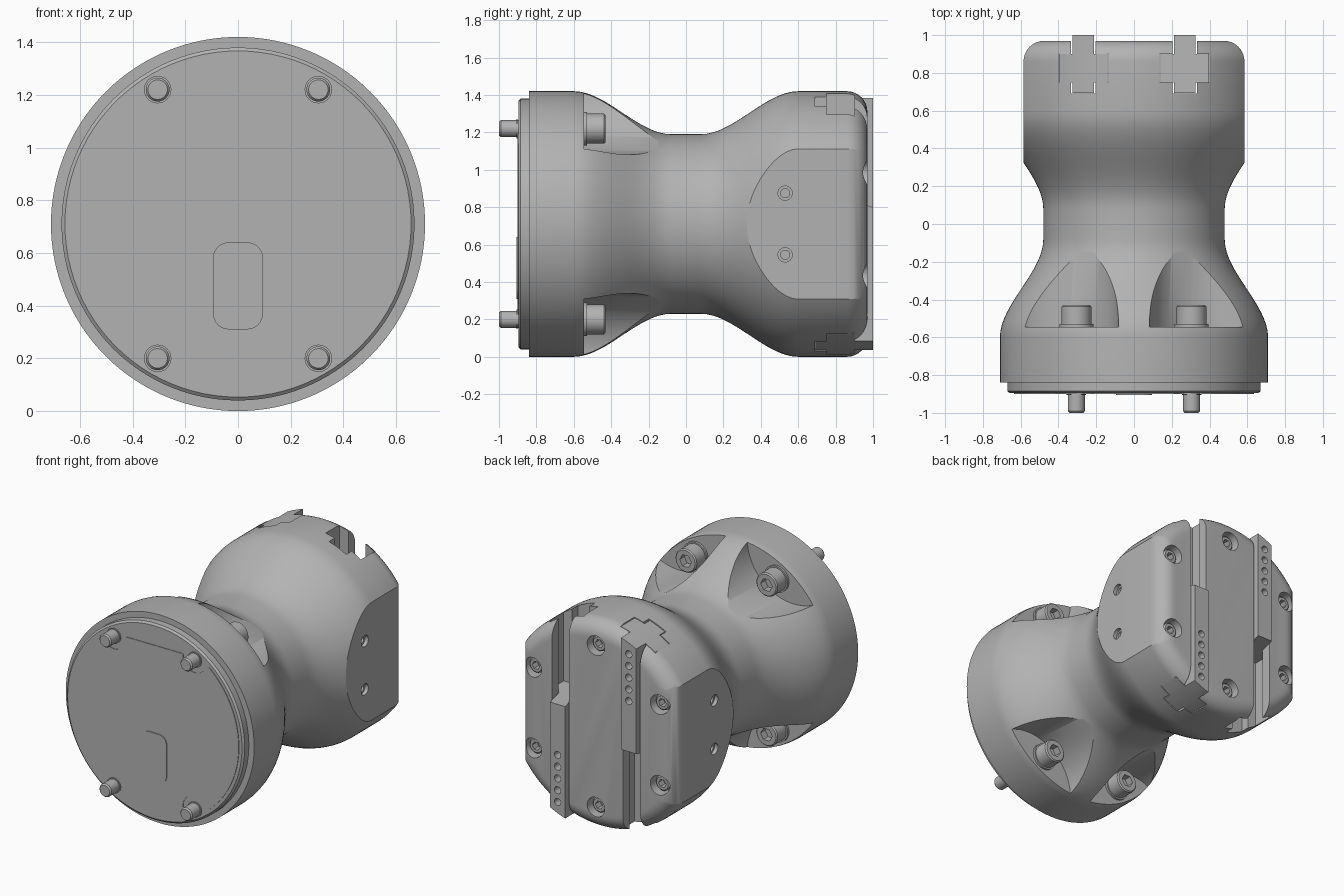
import bpy, bmesh
from math import sin, cos, pi, sqrt, radians
from mathutils import Vector

if "Cube" in bpy.data.objects:
    bpy.data.objects.remove(bpy.data.objects["Cube"], do_unlink=True)

AXIS = 0.71                      # height of the body axis
grey = bpy.data.materials.new("plain_grey")
grey.use_nodes = True
grey.diffuse_color = (0.45, 0.45, 0.45, 1)
grey.node_tree.nodes["Principled BSDF"].inputs["Base Color"].default_value = (0.45, 0.45, 0.45, 1)


def finish(name, bm):
    bmesh.ops.recalc_face_normals(bm, faces=bm.faces)
    mesh = bpy.data.meshes.new(name)
    bm.to_mesh(mesh)
    bm.free()
    mesh.materials.append(grey)
    ob = bpy.data.objects.new(name, mesh)
    bpy.context.collection.objects.link(ob)
    return ob


def prism(name, pts, axis, a, b):
    """Extrude a 2D outline along 'x', 'y' or 'z' from a to b."""
    place = {"x": lambda p, t: (t, p[0], p[1] + AXIS),
             "y": lambda p, t: (p[0], t, p[1] + AXIS),
             "z": lambda p, t: (p[0], p[1], t + AXIS)}[axis]
    bm = bmesh.new()
    ends = [[bm.verts.new(place(p, t)) for p in pts] for t in (a, b)]
    bm.faces.new(ends[0])
    bm.faces.new(ends[1][::-1])
    n = len(pts)
    for i in range(n):
        j = (i + 1) % n
        bm.faces.new((ends[0][i], ends[0][j], ends[1][j], ends[1][i]))
    return finish(name, bm)


def lathe(name, profile, u=0, v=0, seg=96):
    """Revolve (y, radius) points round the y axis through x=u, z=v."""
    bm = bmesh.new()
    rings = [[bm.verts.new((u + r * cos(2 * pi * i / seg), y, AXIS + v + r * sin(2 * pi * i / seg)))
              for i in range(seg)] for y, r in profile]
    bm.faces.new(rings[0])
    bm.faces.new(rings[-1])
    for p, q in zip(rings, rings[1:]):
        for i in range(seg):
            j = (i + 1) % seg
            bm.faces.new((p[i], p[j], q[j], q[i]))
    return finish(name, bm)


def circle(u, v, r, n=32):
    return [(u + r * cos(2 * pi * i / n), v + r * sin(2 * pi * i / n)) for i in range(n)]


def arc(u, v, r, start, n=8):
    return [(u + r * cos(radians(start + 90 * i / n)), v + r * sin(radians(start + 90 * i / n)))
            for i in range(n + 1)]


def boolean(ob, tool, op="DIFFERENCE"):
    mod = ob.modifiers.new("cut", "BOOLEAN")
    mod.operation, mod.object, mod.solver = op, tool, "EXACT"
    bpy.context.view_layer.objects.active = ob
    bpy.ops.object.modifier_apply(modifier=mod.name)
    bpy.data.objects.remove(tool, do_unlink=True)


def socket_screw(name, u, v, y0, y1, r):
    """Cap screw whose hexagon socket opens towards +y."""
    head = lathe(name, [(y0, r), (y1 - 0.008, r), (y1, r - 0.008)], u, v, 32)
    boolean(head, prism("tool", circle(u, v, r * 0.55, 6), "y", y1 - 0.05, y1 + 0.05))


def cross_section(u, neck, wide, y_in, y_top):
    """Cross-shaped rail section, half of it mirrored."""
    half = [(neck, y_top), (neck, 0.9), (wide, 0.9), (wide, 0.75), (neck, 0.75), (neck, y_in)]
    return [(u + a, y) for a, y in half] + [(u - a, y) for a, y in reversed(half)]


# Waisted body with rounded rear rim
profile = [(-0.84, 0.71), (-0.6, 0.71)]
for i in range(1, 17):
    t = 1 - i / 16
    profile.append((-0.08 - 0.52 * t, 0.48 + 0.23 * t * t * (3 - 2 * t)))
profile += [(-y, r) for y, r in reversed(profile[1:])]
profile += [(0.86 + 0.11 * sin(a), 0.60 + 0.11 * cos(a)) for a in (i * pi / 16 for i in range(9))]
body = lathe("body", profile, seg=128)

# Flat sides on the rear half
right = [(0.8, -1), (0.8, 0.02), (0.585, 0.03)] + arc(0.475, 0.86, 0.11, 0)
boolean(body, prism("tool", right + [(-x, y) for x, y in reversed(right)], "z", -1, 1), "INTERSECT")

# Flange pockets with cap screws, and locating pins in front
for sx in (-1, 1):
    for sz in (-1, 1):
        u, v = 0.305 * sx, 0.51 * sz
        k = 0.842 / sqrt(u * u + v * v)
        boolean(body, prism("tool", circle(u * k, v * k, 0.352, 96), "y", -0.545, 0.0))
        lathe("flange_washer", [(-0.56, 0.09), (-0.53, 0.09)], u, v, 32)
        socket_screw("flange_screw", u, v, -0.56, -0.43, 0.08)
        lathe("front_pin_collar", [(-0.9, 0.052), (-0.906, 0.052)], u, v, 32)
        lathe("front_pin", [(-0.88, 0.045), (-0.99, 0.045), (-1.0, 0.037)], u, v, 32)

# Rear face screws in round recesses
for i in range(6):
    a = radians(30 + 60 * i)
    u, v = 0.55 * cos(a), 0.55 * sin(a)
    boolean(body, prism("tool", circle(u, v, 0.066), "y", 0.88, 1.1))
    socket_screw("rear_screw", u, v, 0.87, 0.935, 0.052)

# Side holes on the flats
for sx in (-1, 1):
    for v in (-0.165, 0.165):
        boolean(body, prism("tool", circle(0.53, v, 0.038), "x", sx * 0.56, sx * 0.7))
        boolean(body, prism("tool", circle(0.53, v, 0.024), "x", sx * 0.5, sx * 0.6))

# Rail slots and the half-length sliding bars in them
for s in (-1, 1):
    u = 0.268 * s
    boolean(body, prism("tool", cross_section(u, 0.065, 0.132, 0.69, 1.1), "z", -1, 1))
    bar = prism("sliding_bar", cross_section(u, 0.057, 0.129, 0.693, 1.0), "z", 0.12 * s, -0.9 * s)
    for vert in bar.data.vertices:
        if vert.co.y > 0.99 and abs(vert.co.z - AXIS) < 0.2:
            vert.co.z -= 0.03 * s
    boolean(bar, prism("tool", circle(0, 0, 0.705, 128), "y", 0, 2), "INTERSECT")
    for i in range(5):
        boolean(bar, prism("tool", circle(u, -s * (0.575 - 0.08 * i), 0.024, 20), "y", 0.94, 1.1))

# Front plate with a bevelled rim
lathe("front_plate", [(-0.83, 0.67), (-0.885, 0.67), (-0.896, 0.657)])

# Front lid: disc with flat top and bottom, scalloped round the pins
outline = []
for i in range(360):
    a = radians(i + 0.5)
    d = Vector((cos(a), sin(a)))
    r = min(0.635, 0.525 / max(abs(d.y), 0.01))
    pin = Vector((0.305 if d.x > 0 else -0.305, 0.51 if d.y > 0 else -0.51))
    along = pin.dot(d)
    gap = 0.09 ** 2 - (pin.length_squared - along * along)
    if gap > 0:
        r = min(r, along - sqrt(gap))
    outline.append(d * r)
prism("front_lid", outline, "y", -0.89, -0.9)

# Rounded window plate on the lid
w, lo, hi = 0.035, -0.34, -0.13
window = arc(w, hi, 0.06, 0) + arc(-w, hi, 0.06, 90) + arc(-w, lo, 0.06, 180) + arc(w, lo, 0.06, 270)
prism("window_plate", window, "y", -0.898, -0.906)

# Smooth shading with sharp edges kept
bpy.ops.object.select_all(action="DESELECT")
for ob in bpy.context.scene.objects:
    if ob.type == "MESH":
        ob.select_set(True)
        bpy.context.view_layer.objects.active = ob
bpy.ops.object.shade_smooth_by_angle(angle=radians(30))
